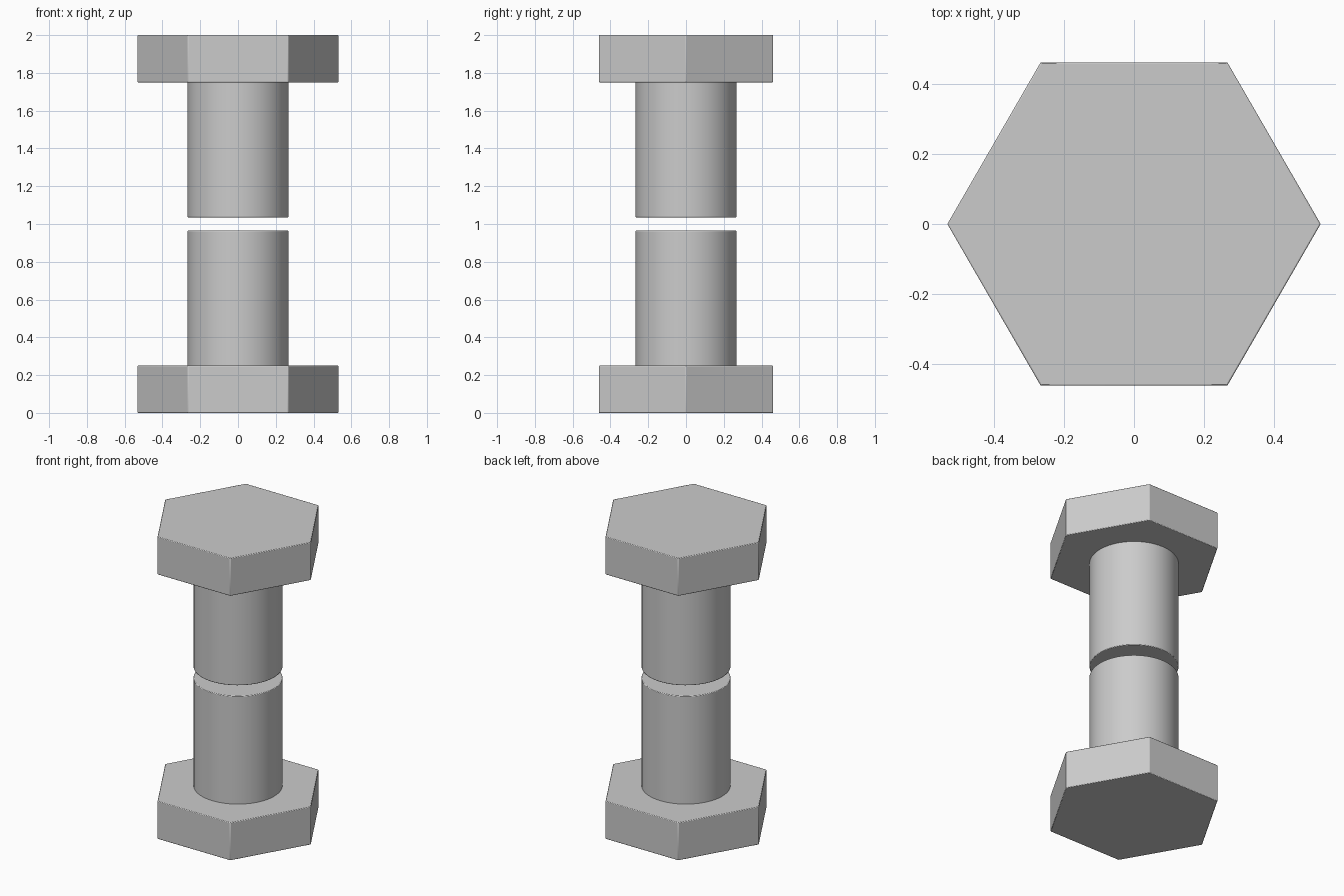
import bpy
import math

cube = bpy.data.objects.get("Cube")
if cube:
    bpy.data.objects.remove(cube, do_unlink=True)

# Plain steel grey
steel = bpy.data.materials.new("steel grey")
steel.use_nodes = True
grey = (0.6, 0.6, 0.6, 1)
steel.diffuse_color = grey
steel.node_tree.nodes["Principled BSDF"].inputs["Base Color"].default_value = grey

HEAD_RADIUS, HEAD_HEIGHT = 0.533, 0.25
SHANK_RADIUS, SHANK_TOP = 0.267, 0.965


def prism(name, sides, radius, low, high, turn=0.0):
    """Upright prism with finely softened rims."""
    bpy.ops.mesh.primitive_cylinder_add(
        vertices=sides, radius=radius, depth=high - low,
        location=(0, 0, (low + high) / 2), rotation=(0, 0, turn))
    obj = bpy.context.object
    obj.name = name
    obj.data.materials.append(steel)
    bpy.ops.object.transform_apply(location=True, rotation=True, scale=True)
    bevel = obj.modifiers.new("soft rim", "BEVEL")
    bevel.width = 0.004
    bevel.segments = 2
    bevel.limit_method = "ANGLE"
    bevel.angle_limit = math.radians(40)
    bpy.ops.object.shade_smooth_by_angle(angle=math.radians(30))
    return obj


# Two bolts facing each other, with a gap between the shank ends
for label, flipped in (("lower", False), ("upper", True)):
    def span(low, high):
        return (2 - high, 2 - low) if flipped else (low, high)

    # Hexagonal head with corners on the x axis
    prism(label + "_hex_head", 6, HEAD_RADIUS, *span(0, HEAD_HEIGHT),
          turn=math.radians(30))
    # Round shank, seated slightly into the head
    prism(label + "_shank", 64, SHANK_RADIUS, *span(HEAD_HEIGHT - 0.01, SHANK_TOP))
